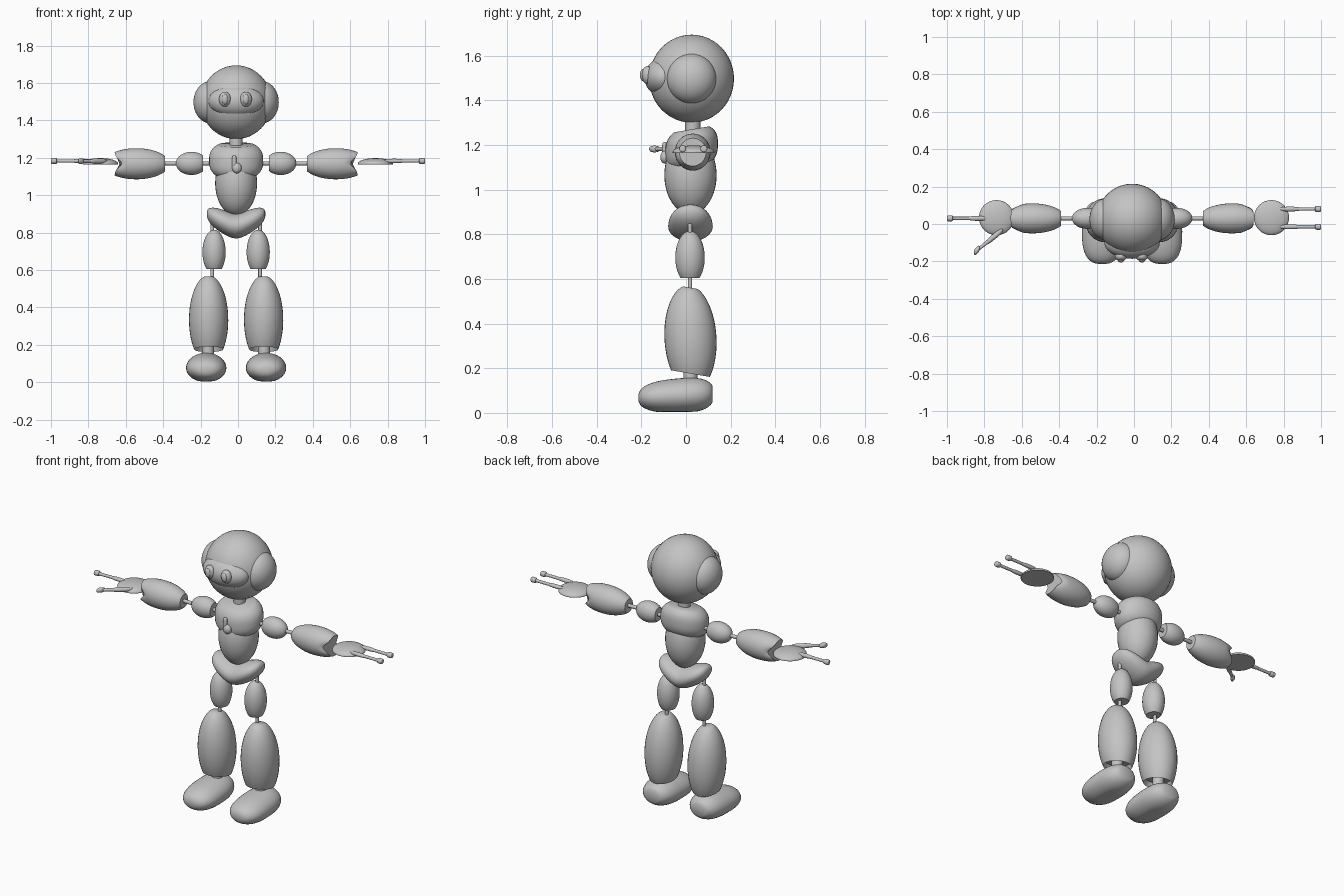
import bpy, bmesh, math
from mathutils import Vector

if "Cube" in bpy.data.objects:
    bpy.data.objects.remove(bpy.data.objects["Cube"], do_unlink=True)

SHADE = .55
grey = bpy.data.materials.new("plain_grey")
grey.use_nodes = True
grey.diffuse_color = (SHADE, SHADE, SHADE, 1)
grey.node_tree.nodes["Principled BSDF"].inputs["Base Color"].default_value = grey.diffuse_color

MIDDLE = -.01   # x of the body axis
DEPTH = .025    # y of the body axis


def finish(name, bm):
    """Turn a bmesh into a smooth-shaded object."""
    mesh = bpy.data.meshes.new(name)
    bm.to_mesh(mesh)
    bm.free()
    mesh.materials.append(grey)
    part = bpy.data.objects.new(name, mesh)
    bpy.context.collection.objects.link(part)
    bpy.ops.object.select_all(action="DESELECT")
    part.select_set(True)
    bpy.context.view_layer.objects.active = part
    bpy.ops.object.shade_smooth_by_angle(angle=math.radians(45))


def ball(name, centre, size):
    """Ellipsoid."""
    bm = bmesh.new()
    bmesh.ops.create_uvsphere(bm, u_segments=40, v_segments=24, radius=1)
    bmesh.ops.scale(bm, vec=size, verts=bm.verts)
    bmesh.ops.translate(bm, vec=centre, verts=bm.verts)
    finish(name, bm)


def pod(name, axis, span, centre, radii, cut=(1, 1), power=2, side=1,
        middle=MIDDLE, warp=None, hollow=False, steps=20, sides=32):
    """Rounded body along an axis; cut below one slices that end off flat."""
    bm = bmesh.new()
    low, high = -math.asin(cut[0] * .999), math.asin(cut[1] * .999)
    loops = []
    for i in range(steps + 1):
        s = math.sin(low + (high - low) * i / steps)
        t = span[0] + (span[1] - span[0]) * (s + cut[0]) / (cut[0] + cut[1])
        r = (1 - abs(s) ** power) ** (1 / power)
        loop = []
        for k in range(sides):
            a = math.tau * k / sides
            u = centre[0] + radii[0] * r * math.cos(a)
            v = centre[1] + radii[1] * r * math.sin(a)
            p = Vector({"x": (t, u, v), "y": (u, t, v), "z": (u, v, t)}[axis])
            if warp:
                warp(p)
            p.x = middle + side * p.x
            loop.append(bm.verts.new(p))
        loops.append(loop)
    for a, b in zip(loops, loops[1:]):
        for k in range(sides):
            bm.faces.new((a[k - 1], a[k], b[k], b[k - 1]))
    cap = bm.faces.new(loops[0])
    bm.faces.new(loops[-1])
    bmesh.ops.recalc_face_normals(bm, faces=bm.faces)
    if hollow:
        bmesh.ops.inset_individual(bm, faces=[cap], thickness=.01, depth=-.03)
    finish(name, bm)


def rod(name, axis, span, centre, radius, side=1):
    """Thin straight joint bar."""
    pod(name, axis, span, centre, radii=(radius, radius), cut=(.1, .1), side=side,
        steps=2, sides=16)


def lean(slope):
    """Tilt a part forwards or backwards."""
    def warp(p):
        p.z += slope * (p.y - DEPTH)
    return warp


def sag(p):
    p.z += .5 * math.hypot(p.x, .03)


def notch(p):
    reach = max(0, p.x - .58)
    p.x -= .55 * reach * math.exp(-((p.z - 1.17) / .03) ** 2)


def low_toe(p):
    p.z = max(p.z, .005) * (1 + .6 * (p.y - DEPTH))


def splay(p):
    p.y -= .8 * (p.x - .72)


# Head, neck and face
ball("head", centre=(MIDDLE, DEPTH, 1.497), size=(.19, .19, .197))
ball("face_mask", centre=(MIDDLE, -.1, 1.503), size=(.148, .086, .087))
rod("neck", "z", span=(1.22, 1.34), centre=(0, .03), radius=.035)

# Body
pod("chest", "z", span=(1.1, 1.27), centre=(0, DEPTH), radii=(.145, .118),
    cut=(.85, .85), power=2.6, warp=lean(.17))
pod("torso", "z", span=(.89, 1.14), centre=(0, .02), radii=(.112, .117), cut=(1, .43))
pod("pelvis", "x", span=(-.157, .157), centre=(.02, .82), radii=(.1, .067),
    power=2.6, warp=sag)
ball("chest_spout_base", centre=(-.006, -.095, 1.145), size=(.025, .02, .028))
pod("chest_spout", "z", span=(1.13, 1.213), centre=(-.01, -.095), radii=(.012, .012),
    power=4)

for side, word in ((-1, "right_"), (1, "left_")):
    # Ear and eye
    ball(word + "ear", centre=(MIDDLE + side * .137, DEPTH, 1.497), size=(.091, .112, .113))
    eye = MIDDLE - .004 + side * .056
    ball(word + "eye", centre=(eye, -.173, 1.513), size=(.032, .026, .04))
    ball(word + "pupil", centre=(eye, -.192, 1.513), size=(.017, .014, .027))

    # Arm
    rod(word + "arm_rod", "x", span=(.1, .42), centre=(.03, 1.17), radius=.011, side=side)
    pod(word + "upper_arm", "x", span=(.176, .322), centre=(.03, 1.17), radii=(.056, .062),
        cut=(.75, 1), side=side)
    pod(word + "forearm", "x", span=(.38, .65), centre=(.03, 1.168), radii=(.08, .083),
        cut=(.87, .66), side=side, warp=notch)

    # Hand
    pod(word + "palm", "z", span=(1.165, 1.198), centre=(.735, .034), radii=(.094, .094),
        cut=(.1, 1), side=side, middle=0)
    for place, y in {-1: [("middle", .03)], 1: [("back", .08), ("front", -.015)]}[side]:
        finger = word + place + "_finger"
        pod(finger + "_base", "x", span=(.77, .9), centre=(y, 1.183), radii=(.013, .012),
            side=side, middle=0, sides=16)
        pod(finger, "x", span=(.8, .98), centre=(y, 1.183), radii=(.009, .009),
            cut=(.1, .1), side=side, middle=0, sides=16)
        pod(finger + "_tip", "x", span=(.968, 1), centre=(y, 1.183), radii=(.016, .016),
            power=5, side=side, middle=0, sides=16)

    # Leg
    rod(word + "leg_rod", "z", span=(.5, .88), centre=(.128, .018), radius=.01, side=side)
    pod(word + "thigh", "z", span=(.605, .815), centre=(.118, .018), radii=(.062, .066),
        cut=(.76, 1), side=side)
    pod(word + "shin", "z", span=(.175, .56), centre=(.147, .02), radii=(.105, .117),
        cut=(.67, .96), side=side, warp=lean(-.17), hollow=True)

    # Foot
    rod(word + "ankle", "z", span=(.1, .25), centre=(.15, .02), radius=.032, side=side)
    pod(word + "foot", "y", span=(-.214, .119), centre=(.16, .08), radii=(.108, .08),
        cut=(1, .96), power=2.7, side=side, warp=low_toe)

# Thumb of the right hand
for name, span, size in (("base", (.7, .79), .018), ("shaft", (.72, .84), .012),
                         ("tip", (.825, .855), .019)):
    pod("right_thumb_" + name, "x", span=span, centre=(-.045, 1.182),
        radii=(size, size * .8), power=3, side=-1, middle=0, warp=splay, sides=16)
